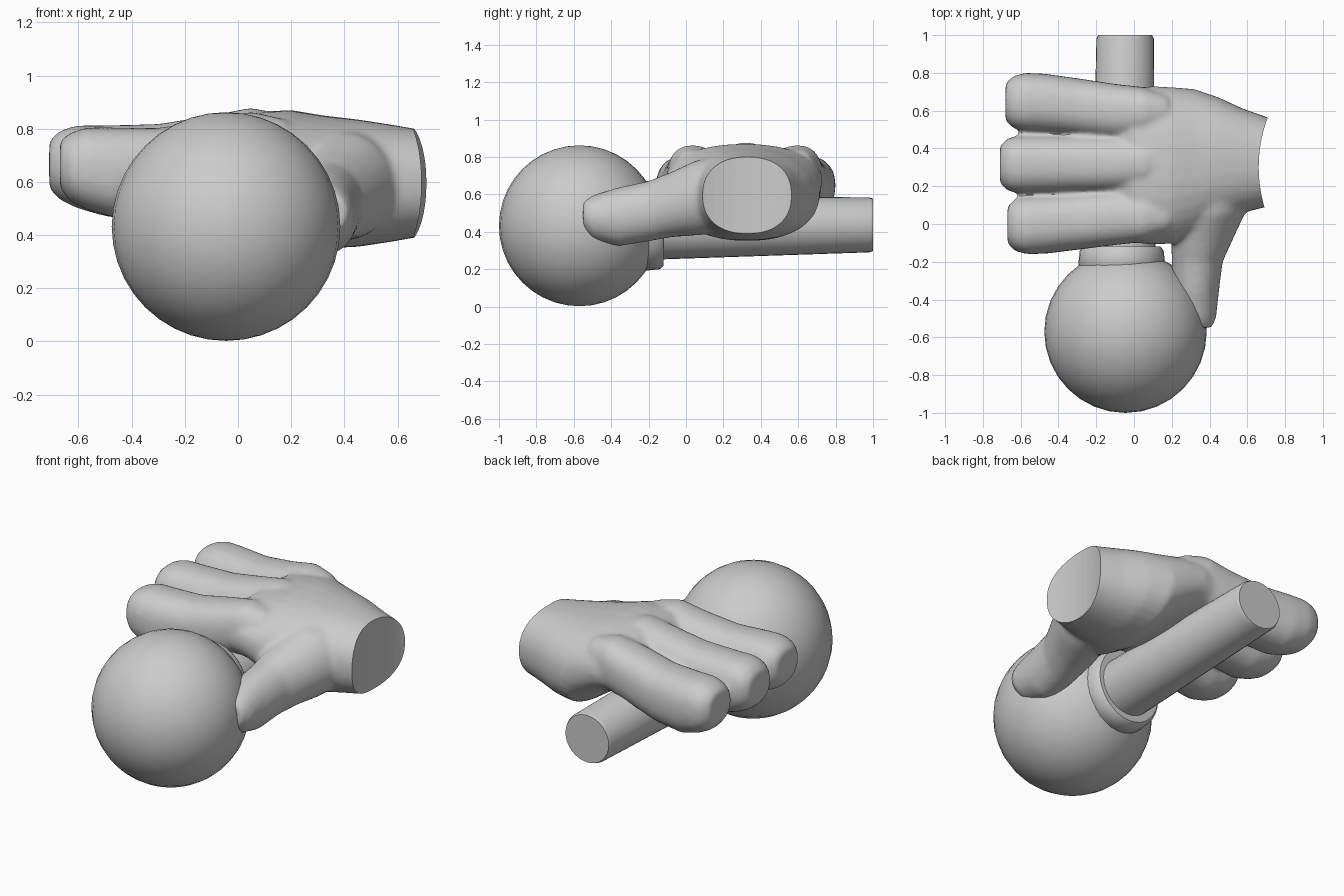
import bpy, bmesh, math
from mathutils import Vector

old = bpy.data.objects.get("Cube")
if old:
    bpy.data.objects.remove(old)

grey = bpy.data.materials.new("light grey")
grey.use_nodes = True
grey.diffuse_color = (0.6, 0.6, 0.6, 1)
grey.node_tree.nodes["Principled BSDF"].inputs["Base Color"].default_value = (0.6, 0.6, 0.6, 1)


def finish(bm, name, smooth=True):
    bmesh.ops.recalc_face_normals(bm, faces=bm.faces)
    mesh = bpy.data.meshes.new(name)
    bm.to_mesh(mesh)
    bm.free()
    obj = bpy.data.objects.new(name, mesh)
    bpy.context.collection.objects.link(obj)
    mesh.materials.append(grey)
    if smooth:
        bpy.ops.object.select_all(action="DESELECT")
        obj.select_set(True)
        bpy.context.view_layer.objects.active = obj
        bpy.ops.object.shade_smooth_by_angle(angle=math.radians(40))
    return obj


def loft(bm, axis, rings, sides=32, power=1.0):
    """Rings are (position, side centre, z centre, side radius, z radius)."""
    loops = []
    for pos, cs, cz, rs, rz in rings:
        loop = []
        for i in range(sides):
            a = math.tau * i / sides
            c, s = math.cos(a), math.sin(a)
            u = cs + rs * math.copysign(abs(c) ** power, c)
            z = cz + rz * math.copysign(abs(s) ** power, s)
            loop.append(bm.verts.new((pos, u, z) if axis == "x" else (u, pos, z)))
        loops.append(loop)
    faces = []
    for a, b in zip(loops, loops[1:]):
        for i in range(sides):
            j = (i + 1) % sides
            faces.append(bm.faces.new((a[i], a[j], b[j], b[i])))
    faces += [bm.faces.new(loops[0]), bm.faces.new(loops[-1])]
    bmesh.ops.recalc_face_normals(bm, faces=faces)


# Ball at the front end
bm = bmesh.new()
bmesh.ops.create_uvsphere(bm, u_segments=32, v_segments=20, radius=0.43)
bmesh.ops.translate(bm, verts=bm.verts, vec=Vector((-0.045, -0.57, 0.432)))
finish(bm, "ball")

# Handle and the collar joining it to the ball
bm = bmesh.new()
loft(bm, "y", [(-0.2, -0.055, 0.42, 0.17, 0.17), (0.98, -0.047, 0.437, 0.152, 0.147),
               (1.0, -0.047, 0.437, 0.143, 0.14)])
finish(bm, "handle")
bm = bmesh.new()
loft(bm, "y", [(-0.28, -0.065, 0.432, 0.2, 0.2), (-0.215, -0.065, 0.432, 0.23, 0.24),
               (-0.14, -0.065, 0.432, 0.222, 0.232), (-0.12, -0.065, 0.432, 0.205, 0.215)])
finish(bm, "collar")

# Gripping hand: palm with wrist
bm = bmesh.new()
loft(bm, "x", [(-0.1, 0.31, 0.67, 0.36, 0.11), (0.0, 0.31, 0.68, 0.41, 0.17),
               (0.1, 0.31, 0.68, 0.42, 0.185), (0.2, 0.31, 0.65, 0.415, 0.22),
               (0.32, 0.325, 0.60, 0.39, 0.25), (0.45, 0.34, 0.595, 0.33, 0.24),
               (0.58, 0.335, 0.595, 0.275, 0.22), (0.78, 0.325, 0.595, 0.215, 0.185)], power=0.88)

# Three curled fingers: tip centre, root centre, height offset and reach
for tip, root, lift, reach in ((-0.005, 0.035, 0.0, -0.67), (0.315, 0.32, 0.015, -0.71),
                               (0.645, 0.595, 0.0, -0.68)):
    loft(bm, "x", [(reach, tip, 0.665, 0.10, 0.09),
                   (reach + 0.04, tip, 0.655 + lift / 2, 0.138, 0.13),
                   (reach + 0.1, tip, 0.65 + lift / 2, 0.155, 0.155),
                   (reach + 0.2, tip * 0.9 + root * 0.1, 0.635 + lift / 2, 0.157, 0.17),
                   (-0.3, (tip + root) / 2, 0.64 + lift, 0.152, 0.163),
                   (-0.1, root, 0.68 + lift, 0.147, 0.155),
                   (0.05, root, 0.715 + lift, 0.13, 0.15),
                   (0.18, root, 0.715 + lift, 0.09, 0.12)], sides=24, power=0.85)

# Thumb pressed against the ball
loft(bm, "y", [(-0.55, 0.335, 0.49, 0.075, 0.075), (-0.5, 0.325, 0.475, 0.11, 0.12),
               (-0.36, 0.325, 0.48, 0.125, 0.158), (-0.2, 0.335, 0.51, 0.135, 0.162),
               (-0.08, 0.36, 0.545, 0.165, 0.175), (0.05, 0.4, 0.58, 0.185, 0.2),
               (0.2, 0.42, 0.6, 0.19, 0.21)], sides=24)
hand = finish(bm, "hand", smooth=False)

# Curved trim that leaves the shallow hollow at the wrist
bm = bmesh.new()
bmesh.ops.create_cone(bm, cap_ends=True, segments=96, radius1=0.75, radius2=0.75, depth=2)
bmesh.ops.translate(bm, verts=bm.verts, vec=Vector((1.41, 0.3, 0.6)))
cutter = finish(bm, "wrist_trim", smooth=False)
cutter.hide_render = True
cutter.hide_viewport = True

remesh = hand.modifiers.new("blend", "REMESH")
remesh.mode = "VOXEL"
remesh.voxel_size = 0.014
relax = hand.modifiers.new("relax", "SMOOTH")
relax.factor = 0.5
relax.iterations = 10
trim = hand.modifiers.new("trim", "BOOLEAN")
trim.operation = "DIFFERENCE"
trim.object = cutter
trim.solver = "EXACT"

# Bake the blended hand so its smooth shading is on the final surface
bpy.context.view_layer.update()
deps = bpy.context.evaluated_depsgraph_get()
baked = bpy.data.meshes.new_from_object(hand.evaluated_get(deps))
hand.modifiers.clear()
hand.data = baked
bpy.data.objects.remove(cutter)
baked.materials.clear()
baked.materials.append(grey)
for p in baked.polygons:
    p.material_index = 0
bpy.ops.object.select_all(action="DESELECT")
hand.select_set(True)
bpy.context.view_layer.objects.active = hand
bpy.ops.object.shade_smooth_by_angle(angle=math.radians(40))
